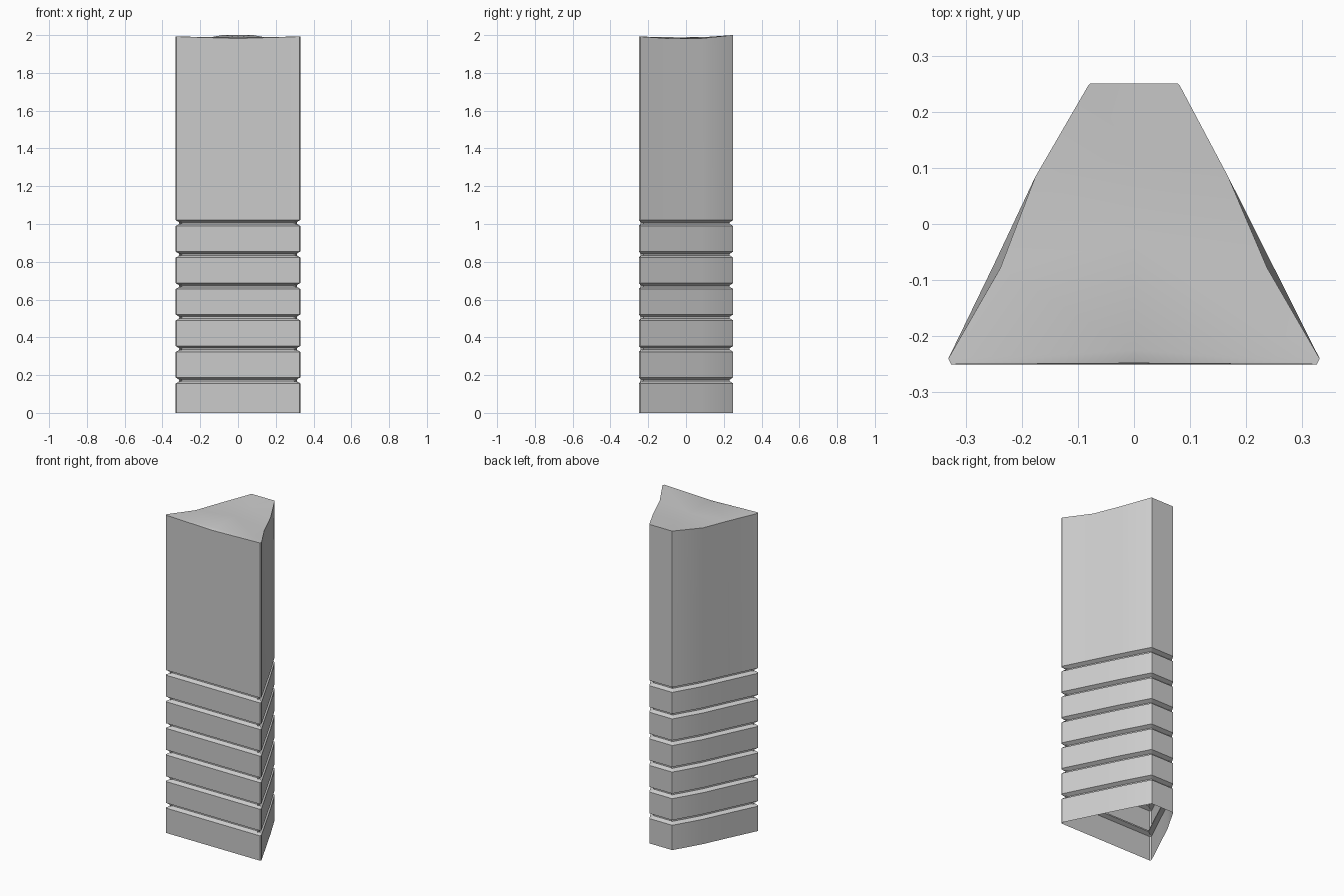
import bpy, bmesh
from mathutils import Vector

if "Cube" in bpy.data.objects:
    bpy.data.objects.remove(bpy.data.objects["Cube"])

# Tapered cross-section, counter-clockwise: (x, y, inward push at rim, rim height)
OUTLINE = [
    (-0.326, -0.25, 0.0, 1.992), (0.0, -0.25, 0.002, 1.982), (0.326, -0.25, 0.0, 1.992),
    (0.331, -0.24, 0.0, 1.992), (0.247, -0.073, 0.011, 1.981), (0.168, 0.084, 0.0, 1.983),
    (0.082, 0.246, 0.0, 2.0), (0.078, 0.25, 0.0, 2.0),
    (-0.078, 0.25, 0.0, 2.0), (-0.082, 0.246, 0.0, 2.0),
    (-0.176, 0.084, 0.0, 1.983), (-0.250, -0.073, 0.013, 1.981), (-0.331, -0.24, 0.0, 1.992),
]
PTS = [Vector(p[:2]) for p in OUTLINE]


def offset(i, d):
    """Outline point i moved inward by d, keeping the walls parallel."""
    p = PTS[i]
    a = (p - PTS[i - 1]).normalized()
    b = (PTS[(i + 1) % len(PTS)] - p).normalized()
    n1, n2 = Vector((-a.y, a.x)), Vector((-b.y, b.x))
    return p + (n1 + n2) * (d / (1 + n1.dot(n2)))


# Vertical profile: six bands with notches between them
profile = [(0.0, 0.0)]
for k in range(1, 7):
    z = k / 6
    profile += [(0.0, z - 0.011), (0.024, z + 0.001), (0.024, z + 0.009), (0.0, z + 0.021)]

bm = bmesh.new()
rings = []
for inset, z in profile:
    rings.append([bm.verts.new((*offset(i, inset), z)) for i in range(len(PTS))])

# Wavy upper rim
rings.append([bm.verts.new((*offset(i, o[2]), o[3])) for i, o in enumerate(OUTLINE)])

# Walls, left open at the bottom
n = len(PTS)
for lo, hi in zip(rings, rings[1:]):
    for i in range(n):
        j = (i + 1) % n
        bm.faces.new((lo[i], lo[j], hi[j], hi[i]))

# Gently dished cap: front lip, then a ridge line from front to back
rim = rings[-1]
front = bm.verts.new((0.0, -0.225, 1.989))
middle = bm.verts.new((0.0, -0.03, 1.988))
back = bm.verts.new((0.0, 0.12, 1.991))
for f in [(rim[0], rim[1], front), (rim[1], rim[2], front),
          (rim[2], rim[3], front), (rim[3], rim[4], middle, front),
          (rim[4], rim[5], back, middle), (rim[5], rim[6], back),
          (rim[6], rim[7], back), (rim[7], rim[8], back), (rim[8], rim[9], back),
          (rim[9], rim[10], back), (rim[10], rim[11], middle, back),
          (rim[11], rim[12], front, middle), (rim[12], rim[0], front)]:
    bm.faces.new(f)

mesh = bpy.data.meshes.new("notched_post")
bm.to_mesh(mesh)
bm.free()
post = bpy.data.objects.new("notched_post", mesh)
bpy.context.collection.objects.link(post)

# Smooth walls with crisp notches and corners
bpy.context.view_layer.objects.active = post
post.select_set(True)
bpy.ops.object.shade_smooth_by_angle(angle=0.5)
